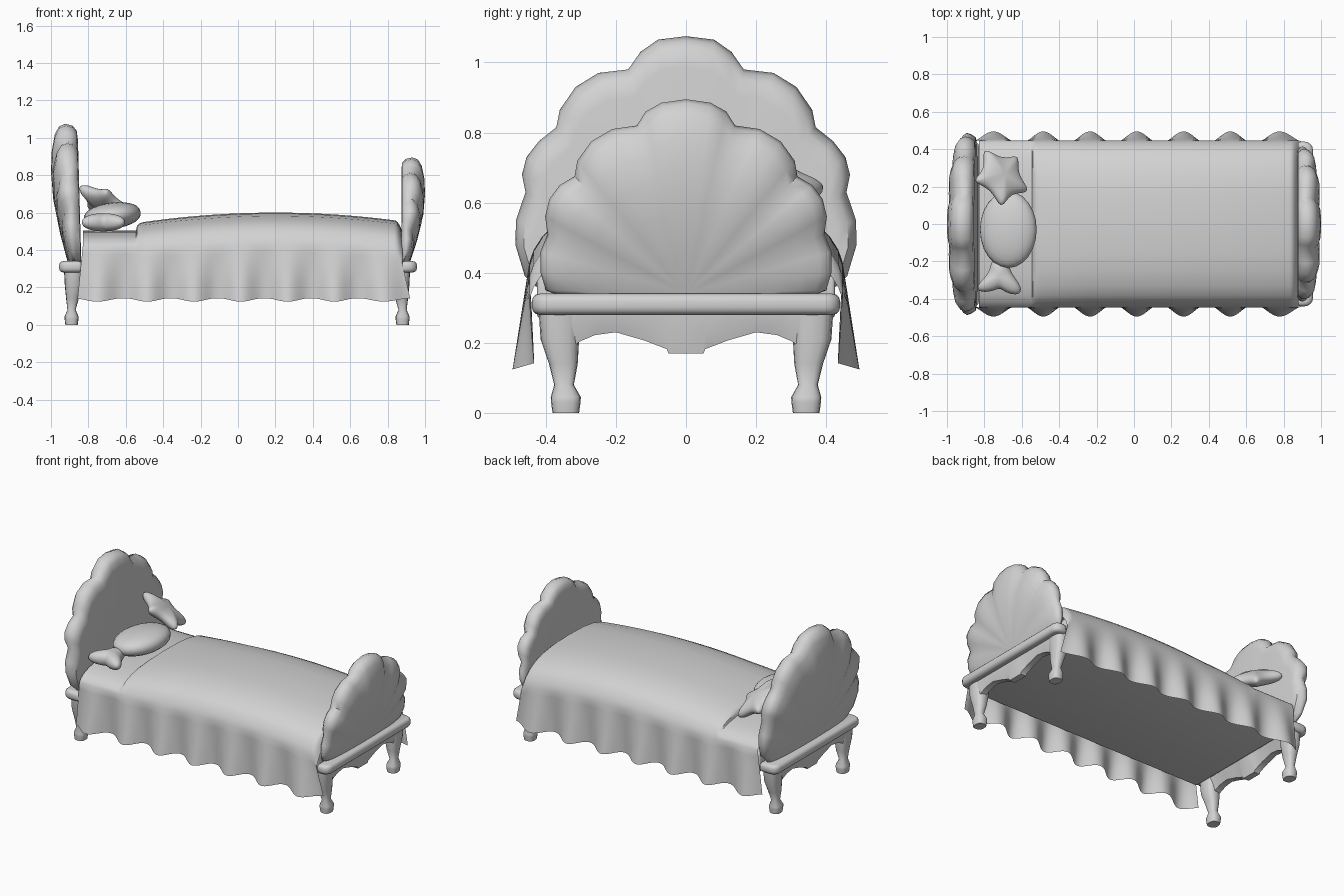
import bpy, bmesh, math
from mathutils import Matrix

if "Cube" in bpy.data.objects:
    bpy.data.objects.remove(bpy.data.objects["Cube"])

grey = bpy.data.materials.new("soft_grey")
grey.diffuse_color = (0.65, 0.65, 0.65, 1)
grey.use_nodes = True
grey.node_tree.nodes["Principled BSDF"].inputs["Base Color"].default_value = grey.diffuse_color


def finish(name, bm, angle=40):
    bmesh.ops.remove_doubles(bm, verts=bm.verts, dist=1e-5)
    bmesh.ops.recalc_face_normals(bm, faces=bm.faces)
    me = bpy.data.meshes.new(name)
    bm.to_mesh(me)
    bm.free()
    me.materials.append(grey)
    me.shade_smooth()
    me.set_sharp_from_angle(angle=math.radians(angle))
    ob = bpy.data.objects.new(name, me)
    bpy.context.collection.objects.link(ob)
    return ob


def skin(rows, closed=False, caps=False):
    """Join rows of points with quads; closed wraps each row."""
    bm = bmesh.new()
    vs = [[bm.verts.new(p) for p in r] for r in rows]
    n = len(rows[0])
    for a, b in zip(vs, vs[1:]):
        for j in range(n if closed else n - 1):
            k = (j + 1) % n
            bm.faces.new((a[j], a[k], b[k], b[j]))
    if caps:
        bm.faces.new(vs[0])
        bm.faces.new(vs[-1])
    return bm


def box(name, lo, hi, bevel, corner=0.0, side=1):
    """Rounded box; corner also rounds the outer upright edges on one x side."""
    bm = bmesh.new()
    bmesh.ops.create_cube(bm, size=1)
    for v in bm.verts:
        v.co = [(lo[i] + hi[i]) / 2 + v.co[i] * (hi[i] - lo[i]) for i in range(3)]
    if corner:
        mid = (lo[0] + hi[0]) / 2
        ups = [e for e in bm.edges if abs(e.verts[0].co.z - e.verts[1].co.z) > 0.01
               and (e.verts[0].co.x - mid) * side > 0]
        bmesh.ops.bevel(bm, geom=ups, offset=corner, segments=4, profile=0.5,
                        affect='EDGES')
    rim = [e for e in bm.edges if e.calc_face_angle(0) > 0.8]
    bmesh.ops.bevel(bm, geom=rim, offset=bevel, segments=3, profile=0.5,
                    affect='EDGES')
    return finish(name, bm, 50)


# Scalloped shell boards: half outline (y, z), four points per lobe
LOBE = [1, 0.9, 0.65, 0, 0.65, 1, 0.7, 0, 0.65, 1, 0.7, 0, 0.7, 1, 0.8, 0.5]


def shell(name, half, inner, lean, sgn, depth, rise, base=0.34):
    pts = [(-y, z, g) for (y, z), g in list(zip(half, LOBE))[:0:-1]]
    pts += [(y, z, g) for (y, z), g in zip(half, LOBE)]
    # (distance from centre, thickness): outer face, rim, inner face
    prof = [(0, 1), (0.2, 1), (0.45, 1), (0.65, 1), (0.8, 0.97),
            (0.92, 0.86), (0.98, 0.70), (1, 0.46), (0.985, 0.18), (0.95, 0.04),
            (0.88, 0), (0.4, 0), (0, 0)]
    rows = []
    for y, z, g in pts:
        row = []
        for k, (t, d) in enumerate(prof):
            h = base + (z - base) * t
            up = min(1, max(0, (h - base) / rise))
            swell = 0.38 + 0.62 * math.sin(up * math.pi / 2)   # thin at the bottom
            swell *= 1 - 0.2 * (y * t / 0.48) ** 2              # and at the sides
            d = d * depth * swell - (0.018 * (1 - g) * t ** 2 if k < 8 else 0)
            back = inner - sgn * lean * (1 - (h - base) / 0.73) if k > 8 else inner
            row.append((back + sgn * d, y * t, h))
        rows.append(row)
    finish(name, skin(rows, caps=True), 50)


shell("headboard",
      [(0, 1.075), (.08, 1.065), (.13, 1.03), (.165, .98), (.25, .97), (.315, .93),
       (.36, .865), (.37, .815), (.42, .775), (.455, .73), (.468, .68), (.458, .63),
       (.485, .55), (.487, .48), (.46, .39), (.40, .335)], -0.858, 0.02, -1, 0.142, 0.5)
shell("footboard",
      [(0, .895), (.07, .885), (.115, .86), (.14, .82), (.21, .81), (.27, .775),
       (.31, .72), (.318, .675), (.36, .65), (.39, .61), (.402, .56), (.395, .51),
       (.415, .46), (.415, .40), (.40, .35), (.36, .335)], 0.873, 0, 1, 0.127, 0.36)

# Rails, aprons and curved legs at each end
LEG = [(.285, .87, .36, .05, .06), (.21, .87, .36, .046, .055),
       (.14, .875, .35, .034, .041), (.08, .88, .348, .022, .028),
       (.045, .88, .343, .037, .043), (.03, .88, .343, .037, .042),
       (0, .88, .343, .033, .038)]
ARCH = [(0, .17), (.05, .17), (.055, .182), (.12, .207), (.20, .23), (.26, .222),
        (.30, .205), (.34, .18)]
for end, s, shift in (("head", -1, -0.01), ("foot", 1, 0)):
    xs = sorted((s * 0.83 + (0.04 if s > 0 else 0), s * 0.957))
    box(end + "_rail", (xs[0], -.44, .28), (xs[1], .44, .34), 0.022, 0.045, s)

    arch = [(-y, z) for y, z in ARCH[:0:-1]] + ARCH
    rows = []
    for y, z in arch:
        rows.append([(s * 0.86 + shift, y, z), (s * 0.9 + shift, y, z),
                     (s * 0.912 + shift, y, z + (.285 - z) * 0.6),
                     (s * 0.915 + shift, y, .285), (s * 0.83 + shift, y, .285)])
    finish(end + "_apron", skin(rows, closed=True, caps=True), 50)

    for side, m in (("front", -1), ("back", 1)):
        rows = []
        for z, xc, yc, rx, ry in LEG:
            ring = []
            for i in range(16):
                c, d = math.cos(i * math.pi / 8), math.sin(i * math.pi / 8)
                ring.append((s * xc + shift + rx * math.copysign(abs(c) ** .75, c),
                             m * yc + ry * math.copysign(abs(d) ** .75, d), z))
            rows.append(ring)
        finish(f"{end}_{side}_leg", skin(rows, closed=True, caps=True), 50)

# Mattress base under the covers
box("mattress", (-.83, -.425, .27), (.875, .425, .39), 0.01)

# Covers: domed top with a pleated skirt on both long sides
TOP = [(0, 0), (.15, .005), (.25, .018), (.33, .042), (.38, .068), (.41, .096),
       (.435, .135), (.447, .17)]


def cover_row(x, height, dome=1.0):
    half = [(x, y, height - d * dome) for y, d in TOP]
    top = half[-1][2]
    w = (0.5 + 0.5 * math.cos(2 * math.pi * (x + 0.735) / 0.25)) ** 1.1
    flare = 0.04 * max(0, (x - 0.6) / 0.28) ** 2 - 0.028 * max(0, (-0.6 - x) / 0.23)
    for t in (0.15, 0.4, 0.7, 1):
        y = 0.447 + t * (0.062 * w - 0.014)
        z = top + (0.142 - 0.018 * w - top) * t
        half.append((x + flare * t, y, z))
    return [(a, -b, c) for a, b, c in half[:0:-1]] + half


def blanket_height(x):
    z = 0.60 - 0.05 * ((x - 0.2) / 0.7) ** 2
    return z - 0.06 * max(0, (x - 0.84) / 0.04) ** 2


def span(a, b, n):
    return [a + (b - a) * i / n for i in range(n + 1)]


# Sheet by the pillow end, then the raised blanket
rows = [cover_row(x, 0.505, 0.5) for x in span(-0.83, -0.545, 22)]
rows += [cover_row(-0.54, 0.53, 0.67), cover_row(-0.525, 0.543, 0.78)]
rows += [cover_row(x, blanket_height(x), min(1, 0.85 + 0.5 * (x + 0.505)))
         for x in span(-0.505, 0.88, 112)]
finish("covers", skin(rows), 40)


# Puffed cushions from a flat outline
def cushion(name, outline, thick, matrix, subdiv=2):
    rings = [(1, 0), (.88, .55), (.6, .85), (.25, 1), (0.02, 1)]
    rings = [(t, -h) for t, h in rings[:0:-1]] + rings
    rows = [[(x * t, y * t, thick * h) for x, y in outline] for t, h in rings]
    bm = skin(rows, closed=True, caps=True)
    bm.transform(matrix)
    ob = finish(name, bm, 180)
    mod = ob.modifiers.new("round", 'SUBSURF')
    mod.levels = mod.render_levels = subdiv


# Star cushion leaning on the headboard
star = []
for i in range(10):
    a = math.radians(-17 + 36 * i)
    r = 0.218 if i % 2 == 0 else 0.09
    star.append((r * math.cos(a), r * math.sin(a)))
cushion("star_cushion", star, 0.046,
        Matrix.Translation((-.710, .252, .648)) @ Matrix.Rotation(-0.42, 4, 'X')
        @ Matrix.Rotation(0.5, 4, 'Y'))

# Fish cushion: body and forked tail
bm = bmesh.new()
bmesh.ops.create_uvsphere(bm, u_segments=24, v_segments=14, radius=1)
for v in bm.verts:
    v.co.z = math.copysign(abs(v.co.z) ** 0.85, v.co.z)
bm.transform(Matrix.Translation((-.672, -.03, .583)) @ Matrix.Rotation(-0.13, 4, 'Y')
             @ Matrix.Diagonal((.153, .205, .070, 1)))
finish("fish_cushion_body", bm, 180)
tail = [(-.05, .11), (.05, .11), (.05, .03), (.13, -.06), (.11, -.11),
        (.03, -.09), (0, -.06), (-.04, -.085), (-.12, -.09), (-.13, -.045), (-.05, .02)]
cushion("fish_cushion_tail", tail, 0.048, Matrix.Translation((-.718, -.28, .548)))
